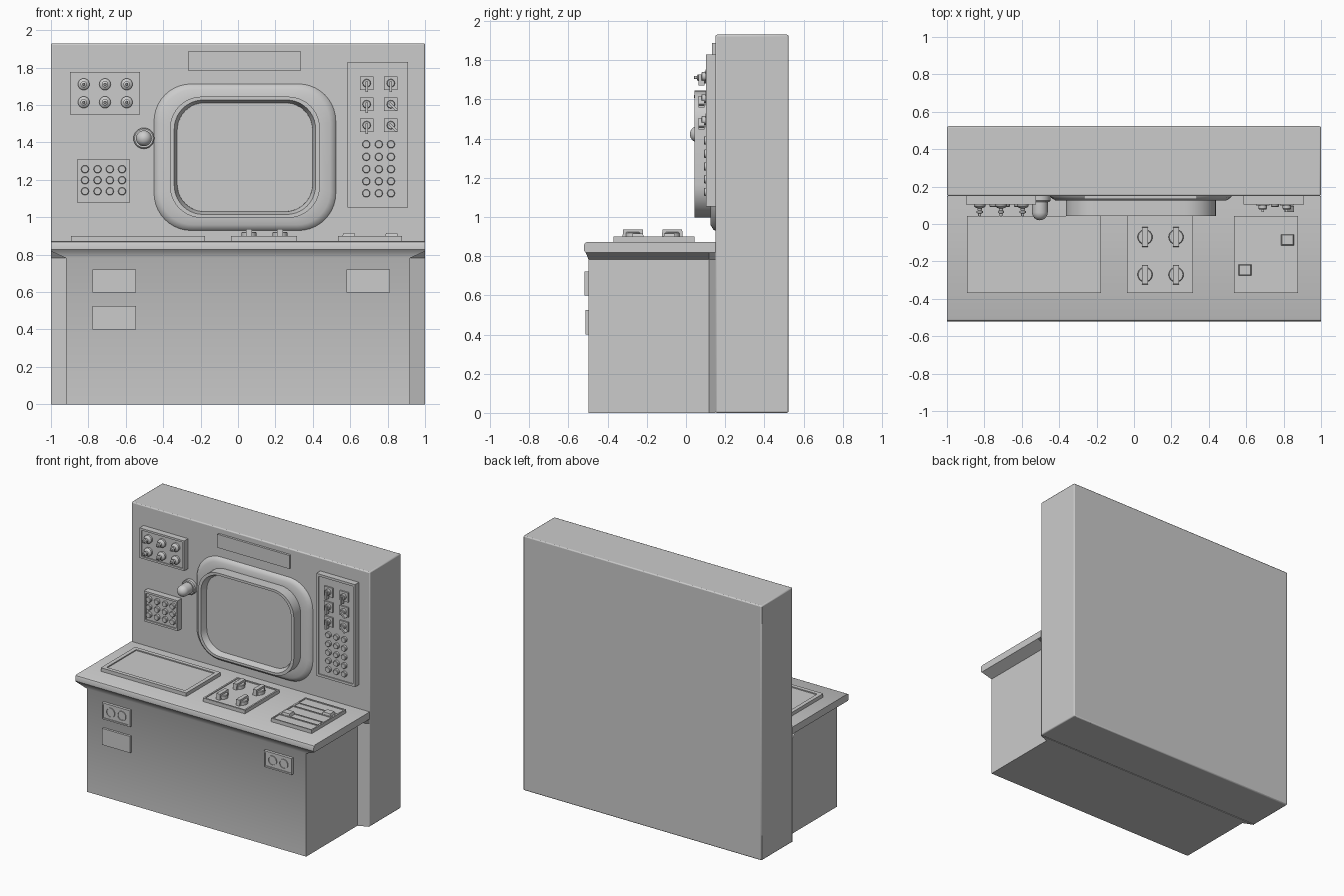
import bpy, bmesh
from math import pi, sin, cos, radians

if "Cube" in bpy.data.objects:
    bpy.data.objects.remove(bpy.data.objects["Cube"])


def loft(name, rings, color=None):
    """Skin a stack of equal-length point rings and cap both ends."""
    bm = bmesh.new()
    vs = [[bm.verts.new(p) for p in ring] for ring in rings]
    n = len(vs[0])
    for a, b in zip(vs, vs[1:]):
        for i in range(n):
            j = (i + 1) % n
            bm.faces.new((a[i], a[j], b[j], b[i]))
    bm.faces.new(vs[0])
    bm.faces.new(vs[-1])
    bmesh.ops.recalc_face_normals(bm, faces=bm.faces)
    me = bpy.data.meshes.new(name)
    bm.to_mesh(me)
    bm.free()
    ob = bpy.data.objects.new(name, me)
    bpy.context.collection.objects.link(ob)
    if color:
        m = bpy.data.materials.new(name)
        m.diffuse_color = color
        m.use_nodes = True
        m.node_tree.nodes["Principled BSDF"].inputs["Base Color"].default_value = m.diffuse_color
        me.materials.append(m)
    return ob


def P(u, v, w, up):
    # up: lies on the desk (w = z); otherwise mounted on a front wall (w = y)
    return (u, v, w) if up else (u, w, v)


def rect(u0, u1, v0, v1, w, up, i=0.0):
    return [P(u, v, w, up) for u, v in ((u0 + i, v0 + i), (u1 - i, v0 + i),
                                        (u1 - i, v1 - i), (u0 + i, v1 - i))]


def panel(name, u0, u1, v0, v1, w0, w1, border=0.0, depth=0.008, up=False):
    """Box plate, optionally with a raised border around a recessed face."""
    a = (u0, u1, v0, v1)
    rings = [rect(*a, w0, up), rect(*a, w1, up)]
    if border:
        wd = w1 + (depth if w0 > w1 else -depth)
        rings += [rect(*a, w1, up, border), rect(*a, wd, up, border)]
    return loft(name, rings)


def turned(name, u, v, profile, up=False, n=20):
    """Round part from (radius, height) pairs."""
    return loft(name, [[P(u + r * cos(2 * pi * k / n), v + r * sin(2 * pi * k / n), w, up)
                        for k in range(n)] for r, w in profile])


def bar(name, u, v, lu, lv, w0, w1, angle=0, up=False, taper=1.0):
    c, s = cos(radians(angle)), sin(radians(angle))
    def ring(w, k):
        return [P(u + (a * c - b * s) * k, v + (a * s + b * c) * k, w, up)
                for a, b in ((-lu, -lv), (lu, -lv), (lu, lv), (-lu, lv))]
    return loft(name, [ring(w0, 1), ring(w1, taper)])


def rounded(hx, hz, r, y, cx=0.037, cz=1.321, n=10):
    pts = []
    for q, (sx, sz) in enumerate(((1, 1), (-1, 1), (-1, -1), (1, -1))):
        for k in range(n + 1):
            t = pi / 2 * (q + k / n)
            pts.append((cx + sx * (hx - r) + r * cos(t), y, cz + sz * (hz - r) + r * sin(t)))
    return pts


# back cabinet
cab = panel("back_cabinet", -1, 1, 0.15, 0.523, 0, 1.93, up=True)
mod = cab.modifiers.new("bevel", "BEVEL")
mod.width, mod.segments = 0.008, 2


# lower cabinet flaring out into the desk top
def plan(side, front, z, back=0.117):
    half = [(side, front), (side, back), (1, 0.15)]
    return [(x, y, z) for x, y in half] + [(-x, y, z) for x, y in reversed(half)]


loft("desk_cabinet", [plan(0.92, -0.497, 0), plan(0.92, -0.497, 0.782),
                      plan(1, -0.512, 0.818), plan(1, -0.521, 0.828),
                      plan(1, -0.521, 0.855), plan(1, -0.516, 0.867), plan(1, -0.505, 0.872)])

# screen surround: flange, hood and glass
loft("screen_flange", [rounded(0.487, 0.393, 0.20, 0.152), rounded(0.480, 0.386, 0.195, 0.140),
                       rounded(0.455, 0.362, 0.18, 0.125), rounded(0.39, 0.31, 0.16, 0.125)])
loft("screen_hood", [rounded(0.401, 0.324, 0.17, 0.13), rounded(0.401, 0.324, 0.17, 0.043),
                     rounded(0.378, 0.306, 0.155, 0.043), rounded(0.362, 0.291, 0.145, 0.09)])
loft("screen_glass", [rounded(0.362, 0.291, 0.145, 0.095), rounded(0.361, 0.290, 0.145, 0.088)],
     (1, 1, 1, 1))

# wall panels
panel("header_plate", -0.268, 0.337, 1.785, 1.887, 0.152, 0.133)
panel("toggle_panel", -0.898, -0.524, 1.55, 1.778, 0.152, 0.103, 0.015)
panel("keypad_panel", -0.861, -0.578, 1.08, 1.31, 0.152, 0.103, 0.015)
panel("switch_panel", 0.585, 0.909, 1.053, 1.83, 0.152, 0.103, 0.018)

# toggle switches
for x in (-0.825, -0.711, -0.595):
    for z in (1.711, 1.615):
        turned("toggle_switch", x, z, [(0.031, 0.115), (0.031, 0.096), (0.024, 0.088), (0.012, 0.084),
                                       (0.010, 0.072), (0.017, 0.069), (0.017, 0.06), (0.008, 0.056),
                                       (0.008, 0.043), (0.005, 0.04)])


# button grids
def buttons(name, xs, zs):
    for x in xs:
        for z in zs:
            turned(name, x, z, [(0.021, 0.115), (0.021, 0.095), (0.018, 0.091)], n=16)


buttons("keypad_button", (-0.818, -0.751, -0.685, -0.620), (1.257, 1.198, 1.139))
buttons("panel_button", (0.686, 0.753, 0.818), (1.39, 1.323, 1.257, 1.192, 1.128))

# rotary switches
for x in (0.688, 0.817):
    for z in (1.717, 1.604, 1.492):
        turn = 45 if x > 0.7 and z < 1.7 else 0
        bar("rotary_plate", x, z, 0.036, 0.036, 0.115, 0.100)
        turned("rotary_knob", x, z, [(0.022, 0.105), (0.022, 0.082), (0.019, 0.078)], n=16)
        off = 0.018
        bar("rotary_lever", x + off * sin(radians(turn)), z - off * cos(radians(turn)),
            0.007, 0.028, 0.095, 0.064, turn)

# warning lamp
dome = [(0.042 * cos(radians(a)), 0.062 - 0.042 * sin(radians(a))) for a in range(0, 90, 11)]
turned("warning_lamp", -0.503, 1.422, [(0.056, 0.152), (0.056, 0.125), (0.05, 0.118),
                                       (0.042, 0.118)] + dome, n=28)

# desk panels
DY = (-0.369, 0.043)
panel("desk_screen_panel", -0.893, -0.176, *DY, 0.868, 0.899, 0.03, 0.008, up=True)
panel("desk_dial_panel", -0.037, 0.316, *DY, 0.868, 0.899, 0.012, 0.006, up=True)
panel("desk_slider_panel", 0.535, 0.877, *DY, 0.868, 0.899, 0.010, 0.006, up=True)

# desk dials
for x in (0.059, 0.225):
    for y in (-0.07, -0.271):
        turned("desk_dial", x, y, [(0.040, 0.89), (0.040, 0.918), (0.036, 0.922)], up=True, n=24)
        bar("desk_dial_grip", x, y, 0.016, 0.053, 0.89, 0.937, up=True, taper=0.95)

# sliders
for y, x in ((-0.085, 0.821), (-0.246, 0.593)):
    panel("slider_track", 0.545, 0.866, y - 0.033, y + 0.033, 0.885, 0.900, 0.006, 0.005, up=True)
    bar("slider_handle", x, y, 0.037, 0.032, 0.89, 0.916, up=True, taper=0.8)

# sockets and blank plate on the front
for x in (-0.662, 0.696):
    panel("socket_plate", x - 0.117, x + 0.117, 0.598, 0.722, -0.49, -0.518, 0.011, 0.006)
    for s in (-1, 1):
        turned("socket", x + s * 0.047, 0.662, [(0.036, -0.50), (0.036, -0.518), (0.031, -0.518),
                                                (0.031, -0.513)], n=24)
panel("blank_plate", -0.779, -0.545, 0.40, 0.525, -0.49, -0.514)

# smooth round parts, keep hard edges
for ob in bpy.data.objects:
    ob.select_set(True)
bpy.context.view_layer.objects.active = cab
bpy.ops.object.shade_smooth_by_angle(angle=radians(32))
